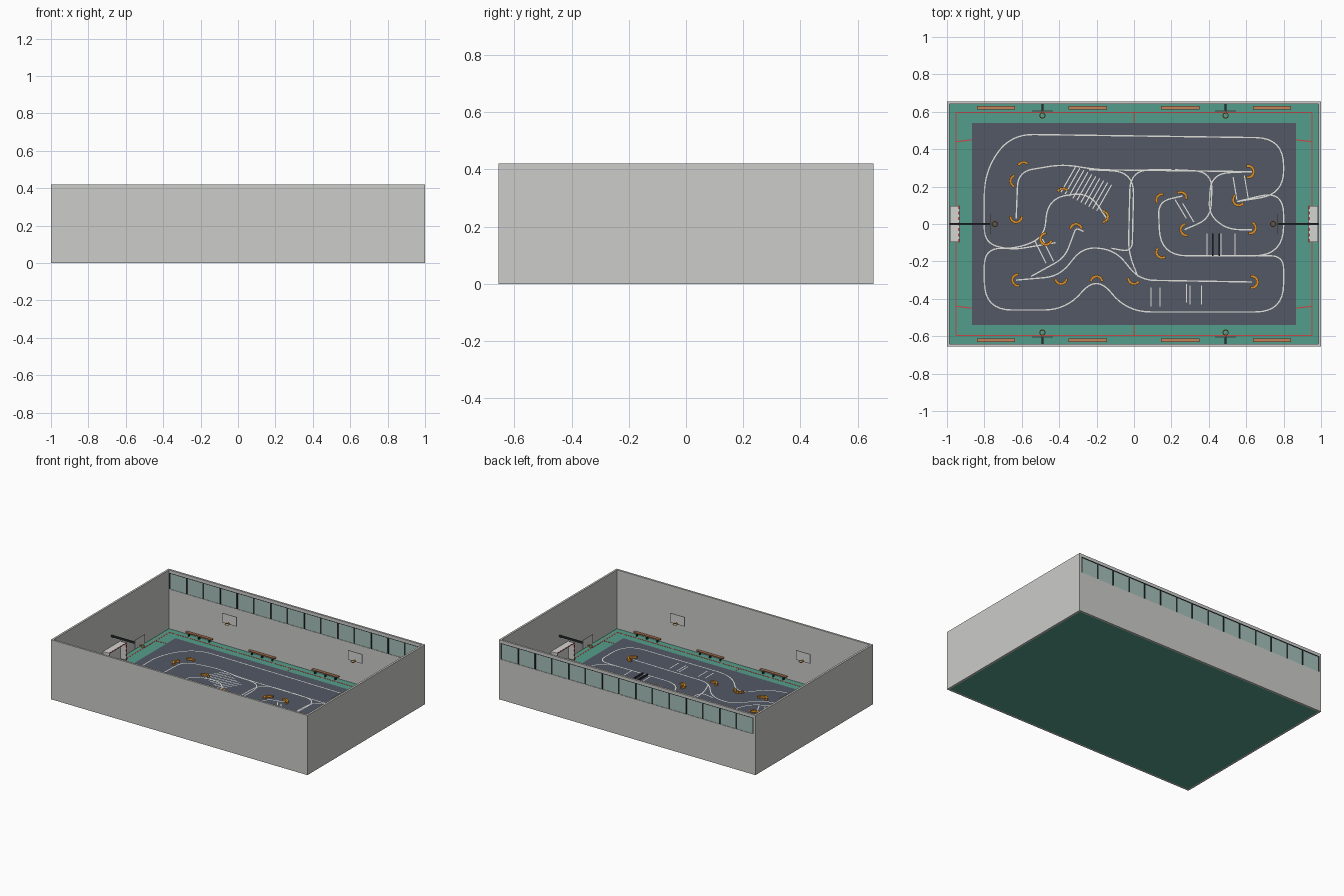
import bpy, bmesh, math
from mathutils import Vector, Matrix

cube = bpy.data.objects.get("Cube")
if cube:
    bpy.data.objects.remove(cube, do_unlink=True)


def material(name, *rgb):
    linear = [((c / 255 + 0.055) / 1.055) ** 2.4 for c in rgb] + [1]
    mat = bpy.data.materials.new(name)
    mat.use_nodes = True
    mat.diffuse_color = linear
    mat.node_tree.nodes["Principled BSDF"].inputs["Base Color"].default_value = linear
    return mat


WALL = material("wall grey", 204, 204, 202)
GREEN = material("court green", 84, 157, 139)
MAT = material("track slate", 82, 88, 102)
WHITE = material("line white", 228, 228, 222)
RED = material("court red", 200, 70, 70)
ORANGE = material("barrier orange", 222, 145, 40)
GLASS = material("window glass", 165, 192, 186)
METAL = material("dark metal", 42, 48, 50)
WOOD = material("bench wood", 196, 132, 92)
PALE = material("pale panel", 212, 212, 210)


class Part:
    """Collects boxes, ribbons and rings into one named object."""

    def __init__(self, name, *mats):
        self.name, self.mats, self.bm = name, mats, bmesh.new()

    def box(self, x, y, z, turn=0, slot=0):
        """Box spanning the x, y and z ranges, turned about its centre."""
        mid = Vector([(a + b) / 2 for a, b in (x, y, z)])
        size = [abs(b - a) for a, b in (x, y, z)]
        m = Matrix.Translation(mid) @ Matrix.Rotation(turn, 4, "Z") @ Matrix.Diagonal((*size, 1))
        made = bmesh.ops.create_cube(self.bm, size=1, matrix=m)
        for f in {f for v in made["verts"] for f in v.link_faces}:
            f.material_index = slot

    def ribbon(self, pts, width, z):
        """Flat painted line following a list of points."""
        rows = []
        for i, p in enumerate(pts):
            d = (pts[min(i + 1, len(pts) - 1)] - pts[max(i - 1, 0)]).normalized()
            side = Vector((-d.y, d.x)) * width / 2
            rows.append([self.bm.verts.new((*q, z)) for q in (p - side, p + side)])
        for a, b in zip(rows, rows[1:]):
            self.bm.faces.new((a[0], b[0], b[1], a[1]))

    def ring(self, centre, radius, thick, slot=0, steps=16, sides=6):
        """Horizontal hoop."""
        loops = []
        for i in range(steps):
            a = math.tau * i / steps
            loop = []
            for j in range(sides):
                b = math.tau * j / sides
                r = radius + thick * math.cos(b)
                off = Vector((r * math.cos(a), r * math.sin(a), thick * math.sin(b)))
                loop.append(self.bm.verts.new(centre + off))
            loops.append(loop)
        for i in range(steps):
            p, q = loops[i], loops[(i + 1) % steps]
            for j in range(sides):
                k = (j + 1) % sides
                f = self.bm.faces.new((p[j], q[j], q[k], p[k]))
                f.material_index = slot

    def done(self):
        mesh = bpy.data.meshes.new(self.name)
        self.bm.to_mesh(mesh)
        self.bm.free()
        for m in self.mats:
            mesh.materials.append(m)
        obj = bpy.data.objects.new(self.name, mesh)
        bpy.context.collection.objects.link(obj)
        return obj


def span(mid, half):
    return (mid - half, mid + half)


def rounded(corners, radius):
    """Polyline through corners given in hundredths, with rounded bends."""
    pts = [Vector(c) / 100 for c in corners]
    out = [pts[0]]
    for a, b, c in zip(pts, pts[1:], pts[2:]):
        cut = min(radius, (a - b).length / 2, (c - b).length / 2)
        p, q = b + (a - b).normalized() * cut, b + (c - b).normalized() * cut
        for i in range(9):
            t = i / 8
            out.append(p * (1 - t) ** 2 + b * 2.1 * t * (1 - t) + q * t * t - b * 0.1 * t * (1 - t))
    return out + [pts[-1]]


# Room shell
HX, HY, TOP, T = 1.0, 0.655, 0.42, 0.014
SILL, HEAD = 0.285, 0.40
FLOOR, DECK = 0.006, 0.009
IX, IY = HX - T, HY - T

p = Part("floor", GREEN)
p.box((-IX, IX), (-IY, IY), (0, FLOOR))
p.done()
p = Part("walls", WALL)
for s in (-1, 1):
    p.box((s * IX, s * HX), (-HY, HY), (0, TOP))
p.box((-IX, IX), (-HY, -IY), (0, TOP))
p.box((-IX, IX), (IY, HY), (0, SILL))
p.box((-IX, IX), (IY, HY), (HEAD, TOP))
p.done()

# Window band in the back wall
p = Part("window_panes", GLASS)
p.box((-IX, IX), span(HY - T / 2, 0.004), (SILL, HEAD))
p.done()
p = Part("window_frames", METAL)
PANES = 15
for i in range(PANES + 1):
    p.box(span(-IX + 0.005 + i * (2 * IX - 0.01) / PANES, 0.005), (IY, HY), (SILL, HEAD))
p.box((-IX, IX), (IY, HY), (HEAD - 0.005, HEAD))
p.done()

# Track mat
p = Part("track_mat", MAT)
p.box(span(0, 0.866), span(0, 0.54), (FLOOR, DECK))
p.done()

# Red court markings around the mat
p = Part("court_lines", RED)
LX, LY, LZ = 0.952, 0.597, (FLOOR, FLOOR + 0.001)
for s in (-1, 1):
    p.box(span(s * LX, 0.003), span(0, LY), LZ)
    p.box(span(0, LX), span(s * LY, 0.003), LZ)
    p.box(span(0, 0.003), (s * 0.54, s * LY), LZ)
    for t in (-1, 1):
        p.box((s * 0.865, s * LX), span(t * 0.445, 0.003), LZ, turn=-s * t * 0.12)
p.done()

# White racing track outline
TRACK = [
    (0.17, [(-42, -10), (-66, -14), (-80, -10), (-80, 28), (-66, 48), (80, 46), (80, 16), (55, 12)]),
    (0.16, [(55, 12), (80, 18), (80, -17), (14, -17), (13, 12), (26, 15)]),
    (0.15, [(66, -17), (80, -17), (80, -47), (-4, -47), (-20, -27), (-36, -46),
            (-80, -46), (-80, -13), (-62, -13), (-48, -7), (-46, 14), (-24, 17), (-14, 2)]),
    (0.08, [(-63, 3), (-62, 28), (-38, 32), (-20, 29), (63, 28)]),
    (0.08, [(-63, -30), (-40, -28), (-27, -12), (-10, -14), (3, -30), (63, -31)]),
    (0.06, [(-55, -28), (-37, -18), (-31, -2), (-27, -4)]),
    (0.14, [(-12, -13), (-1, -15), (0, 28), (-24, 29)]),
    (0.14, [(2, -28), (-3, -15), (-2, 29), (20, 29)]),
    (0.10, [(22, 29), (42, 28), (41, 3), (27, -3)]),
    (0.10, [(63, 28), (41, 27), (40, 5), (50, -3), (63, -3)]),
]
p = Part("track_lines", WHITE)
for radius, corners in TRACK:
    p.ribbon(rounded(corners, radius), 0.007, DECK + 0.001)

# Stripe fields: first and last stripe centre, half stripe vector, count
STRIPES = [
    ((-35, 24), (-16, 14), (4, 7), 10),
    ((-50, -15), (-46, -14), (-3, 6), 2),
    ((25, 8), (29, 6), (-3, 5), 2),
    ((54, 19), (60, 20), (-1, 6), 2),
    ((39, -11), (54, -11), (0, 6), 3),
    ((9, -39), (14, -39), (0, 5), 2),
    ((28, -37), (36, -38), (0, 5), 2),
    ((30, -38), (30, -38), (0, 5), 1),
]
for first, last, half, count in STRIPES:
    a, b, h = (Vector(v) / 100 for v in (first, last, half))
    for i in range(count):
        c = a.lerp(b, i / max(count - 1, 1))
        p.ribbon([c + h, c - h], 0.006, DECK + 0.002)
p.done()

# Dark ramp rails
p = Part("ramp_rails", METAL)
for x in (0.42, 0.455):
    p.box(span(x, 0.004), span(-0.11, 0.06), (DECK, 0.02))
p.done()

# Orange barrier blocks set in arcs: centre in hundredths, start and end angle
ARCS = [
    (-59, 30, 60, 140), (-63, 23, 120, 240), (-63, 4, 190, 350), (-38, 16, 50, 140),
    (-47, -8, 100, 330), (-31, -3, 20, 160), (-17, 4, -70, 70), (-62, -30, 100, 270),
    (-39, -29, 200, 340), (-20, -31, 20, 160), (0, -29, 190, 310), (15, 13, 90, 200),
    (25, 14, 0, 110), (28, -3, 110, 270), (15, -15, 150, 290), (61, 28, -90, 90),
    (56, 13, 140, 310), (62, -2, -90, 50), (63, -31, -90, 90),
]
p = Part("barriers", ORANGE)
for x, y, start, end in ARCS:
    count = max(4, round((end - start) / 23))
    for i in range(count):
        a = math.radians(start + (end - start) * i / (count - 1))
        cx, cy = x / 100 + 0.03 * math.cos(a), y / 100 + 0.03 * math.sin(a)
        p.box(span(cx, 0.007), span(cy, 0.008), (DECK, 0.022), turn=a)
p.done()

# Benches along both long walls
for s, label in ((-1, "front"), (1, "back")):
    p = Part(label + "_benches", WOOD, METAL)
    for x in (-0.738, -0.247, 0.247, 0.738):
        p.box(span(x, 0.102), span(s * 0.622, 0.009), (0.026, 0.033))
        for dx in (-0.08, 0, 0.08):
            p.box(span(x + dx, 0.004), span(s * 0.622, 0.007), (FLOOR, 0.026), slot=1)
    p.done()

# Goals with banded red and white frames
for s, label in ((-1, "right"), (1, "left")):
    p = Part(label + "_goal", PALE, RED, WHITE)
    front, back, half, high = s * 0.937, s * 0.984, 0.095, 0.127
    p.box((front, back), span(0, half), (high - 0.003, high))
    p.box(span(back, 0.001), span(0, half), (FLOOR, high))
    for t in (-1, 1):
        p.box((front, back), span(t * half, 0.001), (FLOOR, high))
        for i in range(8):
            z = FLOOR + i * (high - FLOOR) / 8
            p.box(span(front, 0.003), span(t * half, 0.003), (z, z + high / 8), slot=1 + i % 2)
    for i in range(13):
        y = -half + (i + 0.5) * 2 * half / 13
        p.box(span(front, 0.003), span(y, half / 13), span(high, 0.003), slot=1 + i % 2)
    p.done()


# Basketball backboards, each reaching inward from its wall
def hoop(name, wall, board, angle):
    p = Part(name, PALE, METAL, ORANGE)
    p.box((board, wall), span(0, 0.005), span(0.2, 0.006), slot=1)
    p.box(span(board, 0.002), span(0, 0.056), (0.183, 0.249))
    p.box((board - 0.012, board), span(0, 0.004), span(0.192, 0.003), slot=2)
    p.ring(Vector((board - 0.024, 0, 0.192)), 0.014, 0.0025, slot=2)
    return p.done() if not angle else turned(p, angle)


def turned(part, angle):
    bmesh.ops.rotate(part.bm, verts=part.bm.verts, matrix=Matrix.Rotation(angle, 3, "Z"))
    return part.done()


hoop("left_hoop", IX, 0.767, 0)
hoop("right_hoop", IX, 0.767, math.pi)
for s, side in ((-1, "right"), (1, "left")):
    for t, end in ((-1, "front"), (1, "back")):
        obj = hoop(f"{end}_{side}_hoop", IY, 0.604, t * math.pi / 2)
        obj.location.x = s * 0.49
